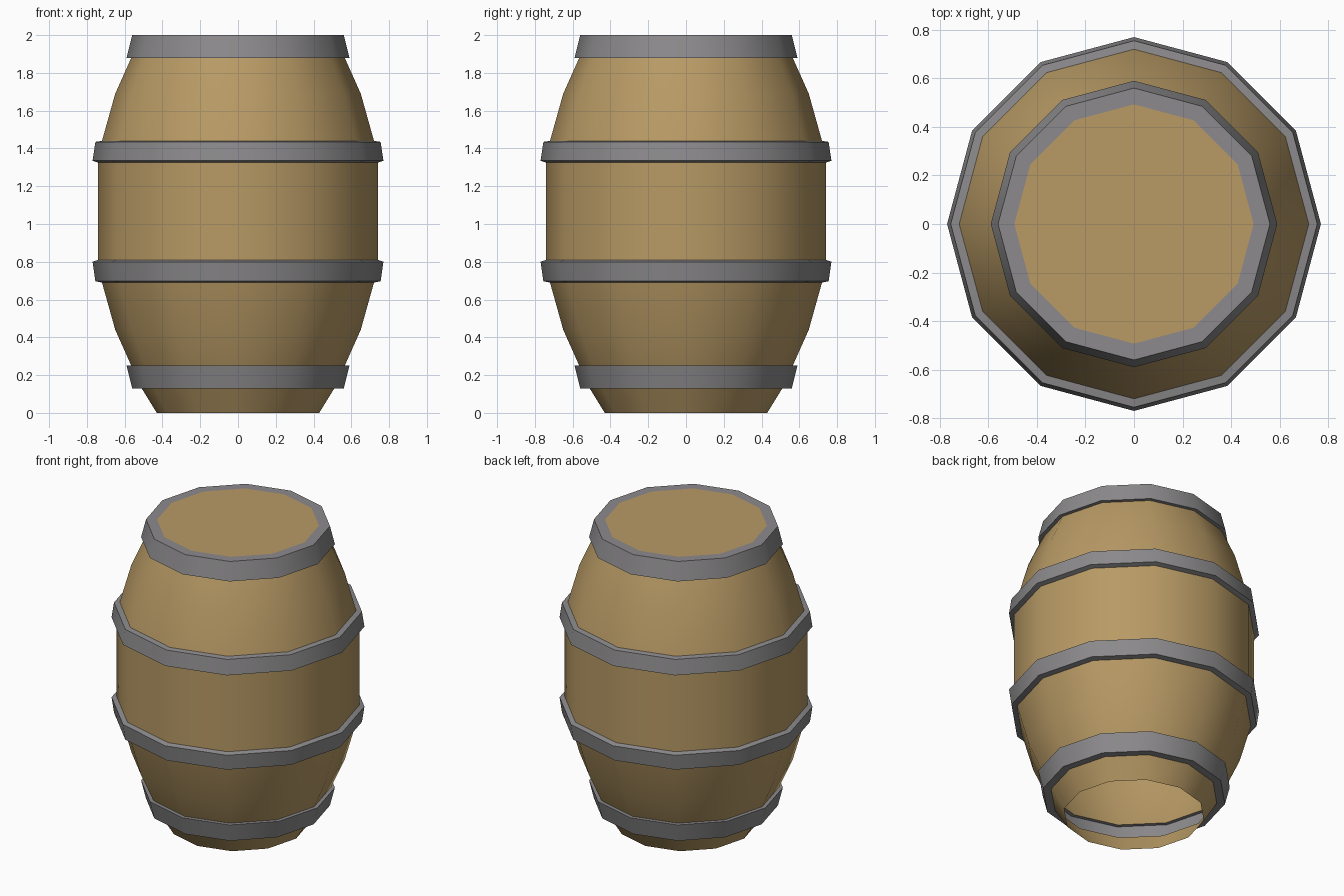
import bpy, bmesh, math

if "Cube" in bpy.data.objects:
    bpy.data.objects.remove(bpy.data.objects["Cube"])

SIDES = 12


def material(name, rgb):
    m = bpy.data.materials.new(name)
    m.diffuse_color = (*rgb, 1)
    m.use_nodes = True
    m.node_tree.nodes["Principled BSDF"].inputs["Base Color"].default_value = m.diffuse_color
    return m


wood = material("oak wood", (0.479, 0.323, 0.130))
iron = material("grey iron", (0.262, 0.254, 0.262))


def lathe(name, profile, mat, cap=False):
    """Revolve (radius, z) points listed bottom to top; optionally close the last ring."""
    bm = bmesh.new()
    rings = []
    for r, z in profile:
        rings.append([bm.verts.new((r * math.cos(2 * math.pi * i / SIDES),
                                    r * math.sin(2 * math.pi * i / SIDES), z))
                      for i in range(SIDES)])
    for a, b in zip(rings, rings[1:]):
        for i in range(SIDES):
            j = (i + 1) % SIDES
            bm.faces.new((a[i], a[j], b[j], b[i]))
    if cap:
        bm.faces.new(rings[-1])
    me = bpy.data.meshes.new(name)
    bm.to_mesh(me)
    bm.free()
    me.materials.append(mat)
    ob = bpy.data.objects.new(name, me)
    bpy.context.collection.objects.link(ob)
    bpy.ops.object.select_all(action='DESELECT')
    ob.select_set(True)
    bpy.context.view_layer.objects.active = ob
    bpy.ops.object.shade_smooth_by_angle(angle=math.radians(35))
    return ob


# Wooden wall sections between the hoops (hollow, open at the bottom)
lathe("bottom_rim", [(0.43, 0), (0.51, 0.13)], wood)
lathe("lower_staves", [(0.565, 0.25), (0.65, 0.44), (0.72, 0.69)], wood)
lathe("middle_staves", [(0.74, 0.81), (0.74, 1.325)], wood)
lathe("upper_staves", [(0.72, 1.44), (0.65, 1.69), (0.565, 1.88)], wood)

# Iron hoops standing proud of the wall
lathe("bottom_hoop", [(0.51, 0.13), (0.56, 0.13), (0.59, 0.25), (0.565, 0.25)], iron)
lathe("lower_hoop", [(0.72, 0.69), (0.755, 0.697), (0.77, 0.80), (0.74, 0.81)], iron)
lathe("upper_hoop", [(0.74, 1.325), (0.77, 1.335), (0.755, 1.435), (0.72, 1.44)], iron)
lathe("top_hoop", [(0.565, 1.88), (0.59, 1.88), (0.56, 2.0), (0.493, 2.0)], iron)

# Flat wooden lid, level with the top hoop
lathe("lid", [(0.493, 2.0)], wood, cap=True)
